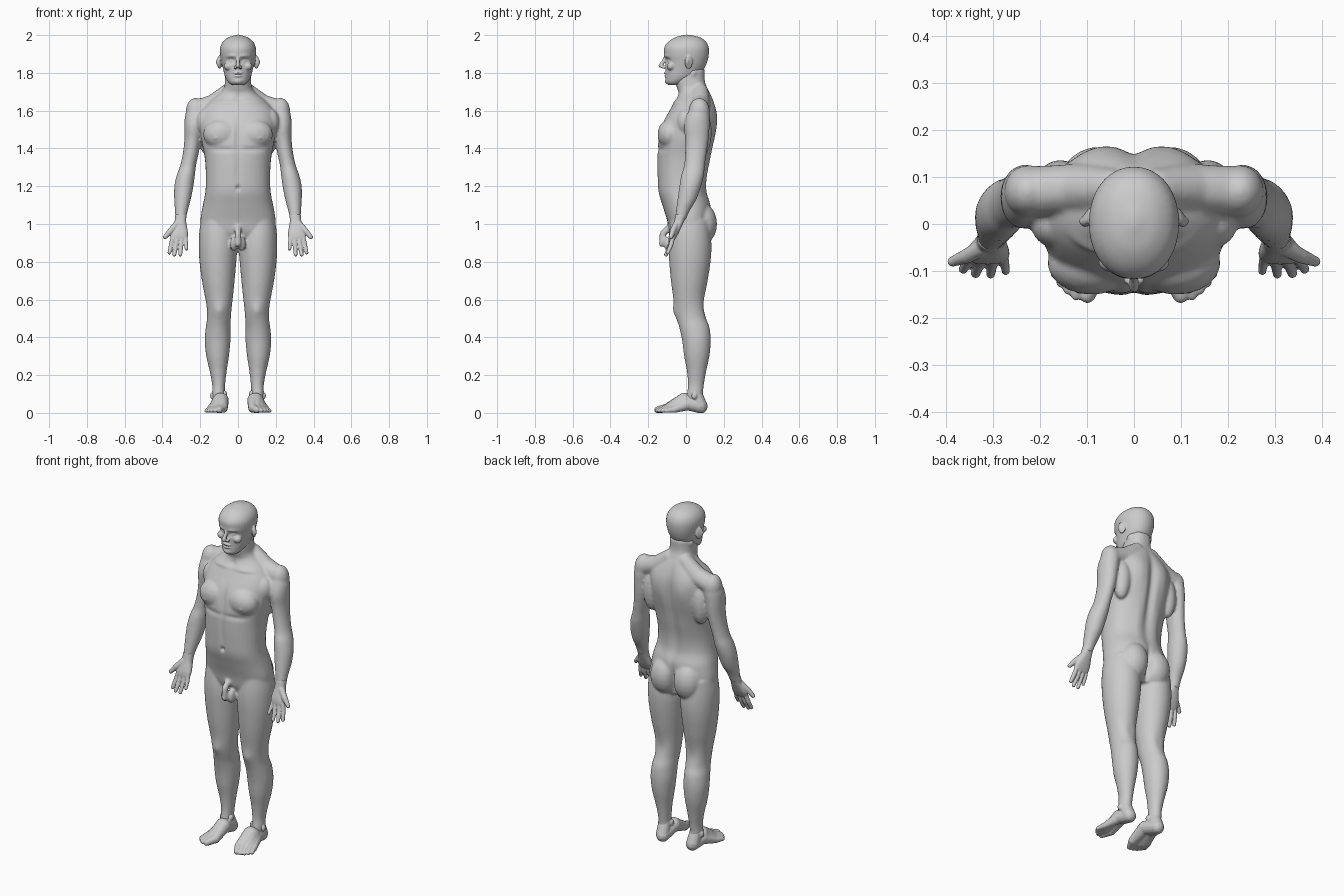
import bpy, bmesh, math
from mathutils import Matrix, Vector


def skin(bm, rings):
    """Closed tube through rings of points."""
    rings = [[bm.verts.new(p) for p in ring] for ring in rings]
    n = len(rings[0])
    for a, b in zip(rings, rings[1:]):
        for k in range(n):
            j = (k + 1) % n
            bm.faces.new((a[k], a[j], b[j], b[k]))
    bm.faces.new(rings[0][::-1])
    bm.faces.new(rings[-1])


def unit_ball(seg, rows):
    return [[Vector((math.sin(t) * math.cos(2 * math.pi * k / seg),
                     math.sin(t) * math.sin(2 * math.pi * k / seg), -math.cos(t)))
             for k in range(seg)] for t in [.12 + (math.pi - .24) * i / rows for i in range(rows + 1)]]


BALL, BEAD = unit_ball(18, 10), unit_ball(12, 7)


def ball(bm, c, r, rot_z=0.0, shape=BALL):
    r = (r, r, r) if isinstance(r, (int, float)) else r
    m = Matrix.Translation(c) @ Matrix.Rotation(rot_z, 4, 'Z') @ Matrix.Diagonal((*r, 1))
    skin(bm, [[m @ p for p in ring] for ring in shape])


def chain(bm, pts, n=6):
    """Tapered rounded limb through points (x, y, z, radius)."""
    for a, b in zip(pts, pts[1:]):
        for i in range(n + 1):
            p = Vector(a).lerp(Vector(b), i / n)
            ball(bm, p[:3], p[3], shape=BEAD)


def loft(bm, rows, power=2.0, seg=36, sub=4):
    """Skin through horizontal ovals (z, x_min, x_max, y_front, y_back)."""
    v = [Vector(r) for r in sorted(rows)]
    v = [v[0]] + v + [v[-1]]
    dense = []
    for a, b, c, d in zip(v, v[1:], v[2:], v[3:]):
        for i in range(sub):
            t = i / sub
            dense.append(0.5 * (2 * b + (c - a) * t + (2 * a - 5 * b + 4 * c - d) * t * t
                                + (3 * b - a - 3 * c + d) * t ** 3))
    dense.append(v[-1])
    ex = 2 / power
    angles = [2 * math.pi * k / seg for k in range(seg)]
    oval = [(math.copysign(abs(math.cos(a)) ** ex, math.cos(a)),
             math.copysign(abs(math.sin(a)) ** ex, math.sin(a))) for a in angles]
    skin(bm, [[((x0 + x1) / 2 + (x1 - x0) / 2 * u, (y0 + y1) / 2 + (y1 - y0) / 2 * w, z)
               for u, w in oval] for z, x0, x1, y0, y1 in dense])


def mirror(bm):
    new = bmesh.ops.duplicate(bm, geom=bm.verts[:] + bm.edges[:] + bm.faces[:])['geom']
    for e in new:
        if isinstance(e, bmesh.types.BMVert):
            e.co.x *= -1
    bmesh.ops.reverse_faces(bm, faces=[e for e in new if isinstance(e, bmesh.types.BMFace)])


def finish(bm, name, voxel, smooth, bumps=()):
    """Fuse the pieces, soften them, then push in creases and hollows on both sides."""
    me = bpy.data.meshes.new(name)
    bm.to_mesh(me)
    bm.free()
    ob = bpy.data.objects.new(name, me)
    bpy.context.collection.objects.link(ob)
    mod = ob.modifiers.new("fuse", 'REMESH')
    mod.mode, mod.voxel_size = 'VOXEL', voxel
    mod = ob.modifiers.new("soften", 'SMOOTH')
    mod.factor, mod.iterations = 0.5, smooth
    dg = bpy.context.evaluated_depsgraph_get()
    fused = bpy.data.meshes.new_from_object(ob.evaluated_get(dg))
    ob.modifiers.clear()
    ob.data = fused
    co = [0.0] * (3 * len(fused.vertices))
    fused.vertices.foreach_get("co", co)
    for c, r, d in bumps:
        low, high = c[2] - 2.6 * r[2], c[2] + 2.6 * r[2]
        for i in range(0, len(co), 3):
            if low < co[i + 2] < high:
                q = (((abs(co[i]) - c[0]) / r[0]) ** 2 + ((co[i + 1] - c[1]) / r[1]) ** 2
                     + ((co[i + 2] - c[2]) / r[2]) ** 2)
                if q < 7:
                    w = math.exp(-q)
                    co[i] += math.copysign(d[0] * w, co[i])
                    co[i + 1] += d[1] * w
    co[2::3] = [max(z, 0.0) for z in co[2::3]]
    fused.vertices.foreach_set("co", co)
    fused.polygons.foreach_set("use_smooth", [True] * len(fused.polygons))
    fused.update()


# Body: legs, arms, shoulders, chest and seat on one side, mirrored
bm = bmesh.new()
loft(bm, [(.06, .065, .132, .0, .095), (.10, .07, .137, .005, .09), (.15, .068, .137, .01, .095),
          (.22, .06, .15, .005, .107), (.30, .048, .168, -.01, .124), (.38, .04, .176, -.02, .131),
          (.45, .04, .171, -.035, .125), (.50, .038, .164, -.05, .108), (.56, .033, .166, -.062, .1),
          (.62, .026, .176, -.069, .1), (.70, .018, .191, -.08, .115), (.80, .009, .204, -.089, .13),
          (.88, .004, .208, -.093, .135), (.95, .01, .206, -.09, .13), (1.02, .03, .196, -.08, .12)])
loft(bm, [(1.63, .19, .255, .03, .11), (1.58, .175, .279, .005, .125), (1.52, .185, .284, -.01, .125),
          (1.45, .195, .284, -.005, .12), (1.38, .207, .291, -.005, .11), (1.31, .222, .306, -.01, .1),
          (1.26, .228, .324, -.025, .095), (1.20, .236, .337, -.035, .08), (1.13, .25, .338, -.045, .055),
          (1.07, .266, .334, -.053, .02), (1.02, .277, .332, -.06, -.002)])
ball(bm, (.225, .07, 1.595), (.052, .056, .073))
ball(bm, (.09, -.083, 1.475), (.095, .068, .08))
ball(bm, (.075, .083, 1.0), (.085, .082, .11))
ball(bm, (.16, .085, 1.48), (.05, .05, .12))
ball(bm, (.17, .0, 1.54), (.05, .05, .07))
chain(bm, [(.05, .075, 1.70, .045), (.13, .075, 1.635, .052), (.21, .07, 1.605, .055)])
chain(bm, [(.06, .04, 1.80, .016), (.02, -.03, 1.675, .016)], 14)
ball(bm, (.02, -.09, .895), (.022, .03, .04))
mirror(bm)
# Trunk and neck
loft(bm, [(.90, -.12, .12, -.05, .1), (.95, -.185, .185, -.085, .12), (1.02, -.199, .199, -.1, .13),
          (1.10, -.186, .186, -.125, .13), (1.17, -.173, .173, -.146, .108), (1.25, -.17, .17, -.151, .108),
          (1.35, -.176, .176, -.152, .13), (1.45, -.195, .195, -.146, .15), (1.53, -.2, .2, -.125, .156),
          (1.60, -.19, .19, -.088, .155), (1.65, -.15, .15, -.06, .145), (1.69, -.1, .1, -.04, .13),
          (1.72, -.075, .075, -.048, .115), (1.76, -.069, .069, -.058, .1), (1.82, -.066, .066, -.05, .1)], 2.3)
chain(bm, [(0, -.09, .98, .018), (0, -.122, .95, .018), (0, -.128, .895, .017)])
finish(bm, "body", .007, 7, [
    ((0, -.15, 1.47), (.014, .06, .09), (0, .01)),          # breastbone
    ((.09, -.15, 1.395), (.08, .05, .014), (0, .007)),      # under chest
    ((.118, -.14, 1.455), (.007, .03, .007), (0, -.005)),
    ((0, -.15, 1.29), (.015, .05, .1), (0, .006)),          # belly midline
    ((0, -.145, 1.19), (.010, .04, .012), (0, .014)),       # navel
    ((0, .15, 1.40), (.024, .07, .24), (0, -.016)),         # spine
    ((.08, .15, 1.55), (.06, .08, .09), (0, .014)),         # shoulder blade
    ((.06, .11, 1.24), (.03, .05, .12), (0, .006)),
    ((0, .13, .98), (.013, .08, .08), (0, -.025)),          # seat cleft
    ((.1, -.06, 1.645), (.08, .05, .012), (0, -.008)),      # collarbone
    ((0, -.05, 1.665), (.02, .04, .018), (0, .008)),
    ((.1, -.06, .54), (.03, .04, .035), (0, -.009)),        # kneecap
    ((.1, .1, .56), (.03, .05, .05), (0, -.007))])

# Head: ears, cheeks and nostrils mirrored, then skull, nose, lips and chin
bm = bmesh.new()
ball(bm, (.097, .014, 1.857), (.010, .023, .036), .35)
ball(bm, (.05, -.08, 1.835), (.026, .022, .022))
ball(bm, (.013, -.117, 1.83), (.010, .012, .009))
mirror(bm)
loft(bm, [(1.735, -.03, .03, -.092, -.03), (1.75, -.05, .05, -.105, .0), (1.78, -.068, .068, -.107, .06),
          (1.82, -.079, .079, -.108, .095), (1.86, -.088, .088, -.109, .113), (1.90, -.095, .095, -.116, .121),
          (1.935, -.094, .094, -.115, .12), (1.965, -.08, .08, -.094, .106), (1.987, -.053, .053, -.06, .077),
          (1.998, -.022, .022, -.022, .036), (2.002, -.005, .005, -.005, .015)], 2.1)
chain(bm, [(0, -.106, 1.885, .009), (0, -.134, 1.838, .0115)], 9)
ball(bm, (0, -.104, 1.799), (.025, .013, .008))
ball(bm, (0, -.102, 1.784), (.022, .013, .008))
ball(bm, (0, -.093, 1.757), (.026, .019, .018))
finish(bm, "head", .004, 3, [
    ((.036, -.11, 1.866), (.021, .05, .014), (0, .015)),    # eye socket
    ((.037, -.10, 1.864), (.012, .04, .008), (0, -.009)),   # eyeball
    ((.035, -.11, 1.888), (.03, .05, .010), (0, -.005)),    # brow
    ((0, -.115, 1.7915), (.024, .05, .004), (0, .006)),     # mouth line
    ((.108, .006, 1.858), (.012, .010, .018), (-.008, 0))])  # ear hollow

# Hands: palm, four fingers and thumb
bm = bmesh.new()
loft(bm, [(1.05, .273, .333, -.055, .005), (1.01, .274, .336, -.064, -.012), (.98, .269, .347, -.074, -.026),
          (.95, .265, .357, -.083, -.04), (.925, .268, .356, -.086, -.054), (.913, .28, .345, -.083, -.062)], 2.4)
for base, tip, r in [((.345, -.07, .93), (.363, -.096, .849), .0125),
                     ((.322, -.072, .925), (.337, -.105, .838), .013),
                     ((.299, -.072, .927), (.305, -.106, .838), .0125),
                     ((.279, -.068, .935), (.273, -.1, .867), .0112)]:
    mid = Vector(base).lerp(Vector(tip), .5) + Vector((0, .004, 0))
    chain(bm, [(*base, r), (*mid, r), (*tip, r * .82)])
chain(bm, [(.322, -.05, 1.0, .019), (.355, -.068, .966, .0165), (.386, -.08, .931, .0115)])
mirror(bm)
finish(bm, "hands", .0035, 2)

# Feet: heel to instep to ball to toe, one ray per toe
bm = bmesh.new()
for ins, base, tip in [((.088, -.01, .066, .04), (.078, -.1, .026, .025), (.099, -.152, .016, .017)),
                       ((.096, -.01, .068, .038), (.104, -.1, .026, .021), (.123, -.151, .013, .012)),
                       ((.102, -.005, .065, .036), (.122, -.092, .023, .020), (.140, -.139, .012, .0115)),
                       ((.108, .0, .055, .034), (.137, -.08, .02, .019), (.155, -.125, .012, .011)),
                       ((.114, .01, .045, .032), (.150, -.062, .018, .018), (.167, -.107, .011, .0105))]:
    chain(bm, [(.098, .078, .034, .037), ins, base, tip])
chain(bm, [(.1, .075, .04, .038), (.103, .048, .11, .035)])
ball(bm, (.07, .035, .10), (.012, .016, .018))
ball(bm, (.136, .045, .09), (.012, .016, .018))
mirror(bm)
finish(bm, "feet", .004, 3)
